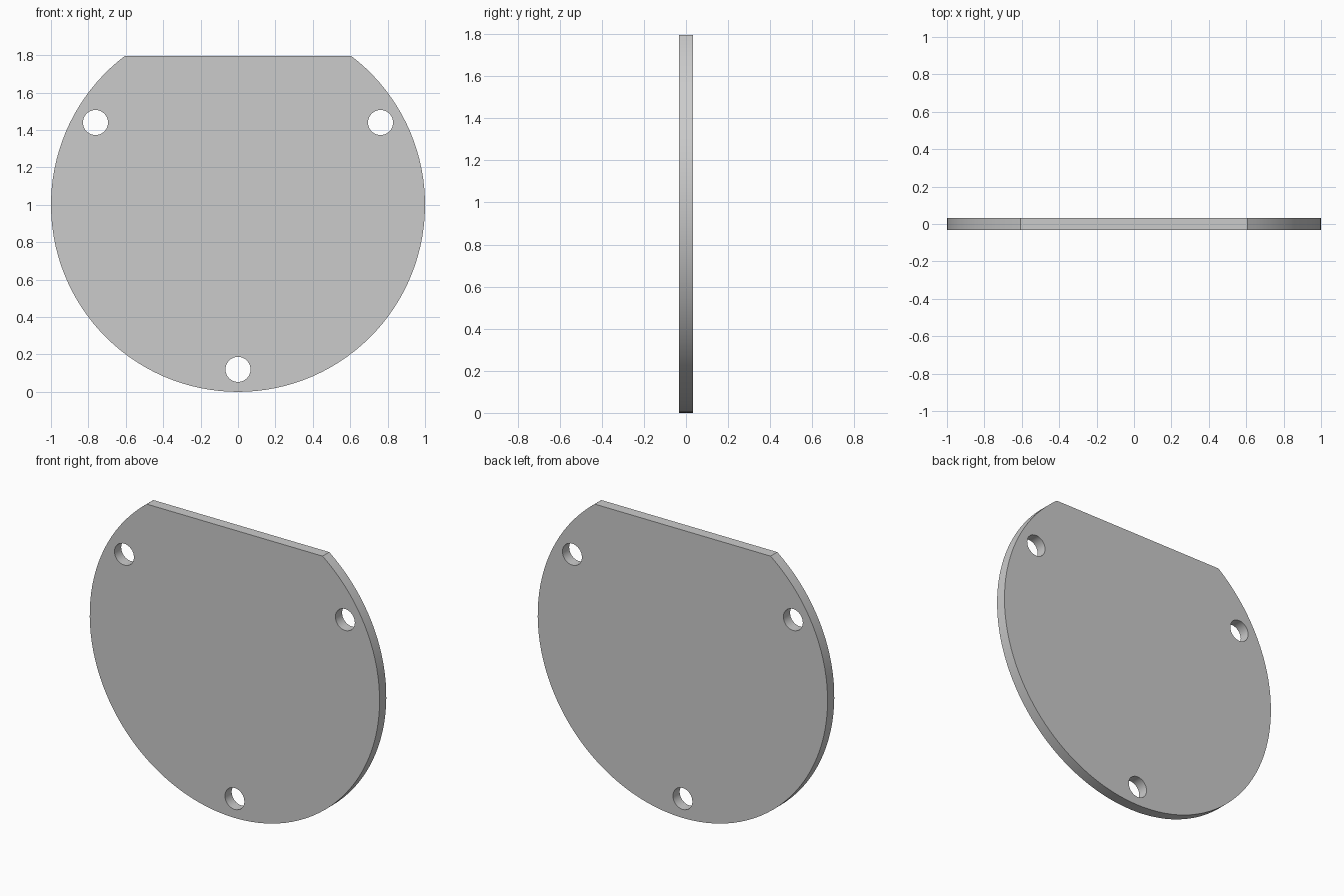
import bpy
import bmesh
from math import sin, cos, pi, radians, asin

if "Cube" in bpy.data.objects:
    bpy.data.objects.remove(bpy.data.objects["Cube"])

R, CENTRE, FLAT, HALF = 1.0, 1.0, 0.795, 0.033
HOLE_R, HOLE_RING = 0.067, 0.88

curve = bpy.data.curves.new("cover_plate", "CURVE")
curve.dimensions = "2D"
curve.fill_mode = "BOTH"
curve.extrude = HALF


def add_loop(points):
    spline = curve.splines.new("POLY")
    spline.points.add(len(points) - 1)
    for p, (x, y) in zip(spline.points, points):
        p.co = (x, y, 0, 1)
    spline.use_cyclic_u = True


# Disc outline with a straight chord cut across the top
start = pi - asin(FLAT)
sweep = pi + 2 * asin(FLAT)
N = 96
add_loop([(R * cos(start + sweep * i / N), CENTRE + R * sin(start + sweep * i / N))
          for i in range(N + 1)])

# Three evenly spaced bolt holes
for deg in (30, 150, 270):
    cx = HOLE_RING * cos(radians(deg))
    cz = CENTRE + HOLE_RING * sin(radians(deg))
    add_loop([(cx + HOLE_R * cos(2 * pi * i / 32), cz + HOLE_R * sin(2 * pi * i / 32))
              for i in range(32)])

plate = bpy.data.objects.new("cover_plate", curve)
bpy.context.collection.objects.link(plate)
plate.rotation_euler.x = pi / 2
bpy.context.view_layer.objects.active = plate
plate.select_set(True)
bpy.ops.object.convert(target="MESH")
plate = bpy.context.object
bpy.ops.object.transform_apply(location=False, rotation=True, scale=False)

# Weld caps to rims
bm = bmesh.new()
bm.from_mesh(plate.data)
bmesh.ops.remove_doubles(bm, verts=bm.verts, dist=0.0001)
bmesh.ops.recalc_face_normals(bm, faces=bm.faces)
bm.to_mesh(plate.data)
bm.free()
bpy.ops.object.shade_smooth_by_angle(angle=radians(30))
